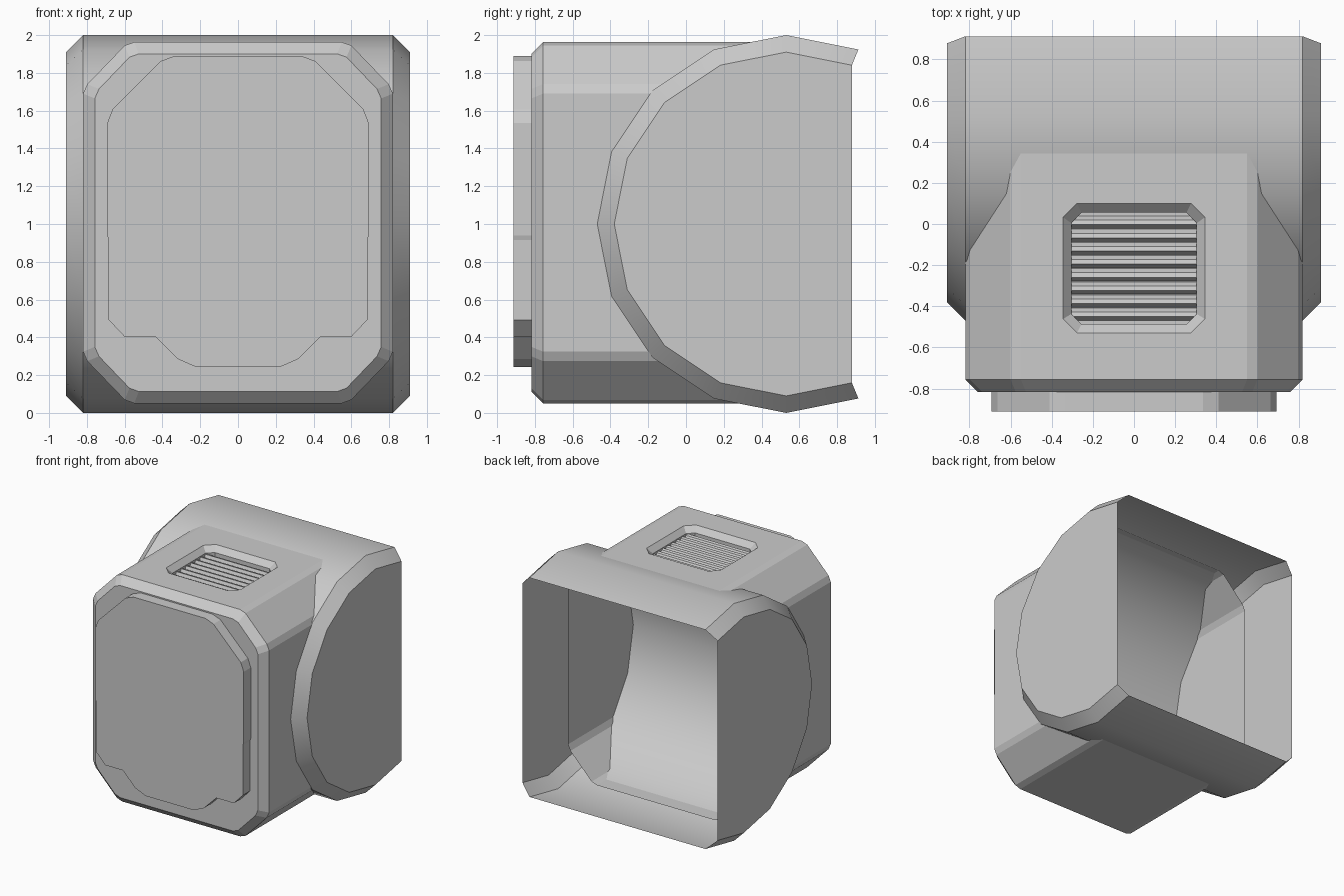
import bpy, bmesh
from math import sin, cos, pi, radians
from mathutils import Vector

if "Cube" in bpy.data.objects:
    bpy.data.objects.remove(bpy.data.objects["Cube"])


def loft(name, rings, closed=True, cap_start=True, cap_end=True):
    """Skin a list of equal-length point rings into one mesh object."""
    bm = bmesh.new()
    vs = [[bm.verts.new(p) for p in r] for r in rings]
    n = len(rings[0])
    for a, b in zip(vs, vs[1:]):
        for i in range(n if closed else n - 1):
            j = (i + 1) % n
            bm.faces.new((a[i], a[j], b[j], b[i]))
    if cap_start:
        bm.faces.new(vs[0][::-1])
    if cap_end:
        bm.faces.new(vs[-1])
    bmesh.ops.recalc_face_normals(bm, faces=bm.faces[:])
    me = bpy.data.meshes.new(name)
    bm.to_mesh(me)
    bm.free()
    ob = bpy.data.objects.new(name, me)
    bpy.context.collection.objects.link(ob)
    return ob


def mirror_x(half):
    """Complete a right-hand half outline with its left-hand mirror."""
    return half + [(-x, z) for x, z in reversed(half)]


def at_y(outline, y):
    return [(x, y, z) for x, z in outline]


def at_z(outline, z):
    return [(x, y, z) for x, y in outline]


# Drum shell: 16-sided, bevelled ends, open at the back
def drum_ring(x, r):
    angles = [radians(67.5 + 22.5 * i) for i in range(11)]
    return [(x, 0.53 + r * cos(a), 1.0 + r * sin(a)) for a in angles]


drum = loft("drum_shell", [drum_ring(-0.91, 0.91), drum_ring(-0.82, 1.0),
                           drum_ring(0.82, 1.0), drum_ring(0.91, 0.91)], closed=False)
# consistent outward normals on the open shell
bm = bmesh.new()
bm.from_mesh(drum.data)
cap = max(bm.faces, key=lambda f: f.calc_center_median().x)
if cap.normal.x < 0:
    bmesh.ops.reverse_faces(bm, faces=bm.faces[:])
bm.to_mesh(drum.data)
bm.free()
bpy.context.view_layer.objects.active = drum
drum.select_set(True)
bpy.ops.object.shade_smooth_by_angle(angle=radians(30))
drum.select_set(False)


# Front housing: chamfered box with softened corners
def housing_outline(d):
    w, h, c = 0.82 - d, 0.956 - d, 1.007
    k = d * 0.41
    q = [(w, 0.683 - k), (w - 0.022, 0.683 - k + 0.05),
         (0.55 - k + 0.05, h - 0.018), (0.55 - k, h)]
    return mirror_x([(x, c - z) for x, z in reversed(q)] + [(x, c + z) for x, z in q])


outer = housing_outline(0)
housing = loft("housing", [at_y(outer, 0.40), at_y(outer, -0.757),
                           at_y(housing_outline(0.062), -0.818)])


# Vent recess, cut into the housing top
def vent_outline(w, y0, y1, c):
    return mirror_x([(w - c, y0), (w, y0 + c), (w, y1 - c), (w - c, y1)])


TOP = 1.963
rim = vent_outline(0.345, -0.53, 0.10, 0.068)
well = vent_outline(0.305, -0.487, 0.055, 0.05)
big = vent_outline(0.385, -0.573, 0.145, 0.086)
cutter = loft("vent_cutter", [at_z(big, TOP + 0.045), at_z(rim, TOP),
                              at_z(well, TOP - 0.045), at_z(well, TOP - 0.09)])
mod = housing.modifiers.new("vent", 'BOOLEAN')
mod.object = cutter
mod.operation = 'DIFFERENCE'
mod.solver = 'EXACT'
bpy.context.view_layer.objects.active = housing
bpy.ops.object.modifier_apply(modifier="vent")
bpy.data.objects.remove(cutter)

# Open the back of the housing inside the drum
bm = bmesh.new()
bm.from_mesh(housing.data)
back = [f for f in bm.faces if f.calc_center_median().y > 0.399]
bmesh.ops.delete(bm, geom=back, context='FACES_ONLY')
bm.to_mesh(housing.data)
bm.free()

# Vent louvres
for i in range(9):
    y = -0.533 + 0.064 * i
    y = y + 0.064
    prof = [(y, -0.088), (y + 0.018, -0.05), (y + 0.04, -0.056), (y + 0.06, -0.088)]
    if i == 8:
        break
    loft(f"vent_slat_{i + 1}", [[(x, py, TOP + pz) for py, pz in prof] for x in (-0.303, 0.303)])

# Raised front panel with notched lower corners
half = [(0.225, 0.244), (0.32, 0.286), (0.436, 0.403), (0.60, 0.403), (0.685, 0.493),
        (0.685, 0.915), (0.692, 0.94), (0.692, 1.535), (0.664, 1.607), (0.41, 1.862), (0.335, 1.89)]
panel = mirror_x(half)
loft("front_panel", [at_y(panel, -0.815), at_y(panel, -0.912)])
